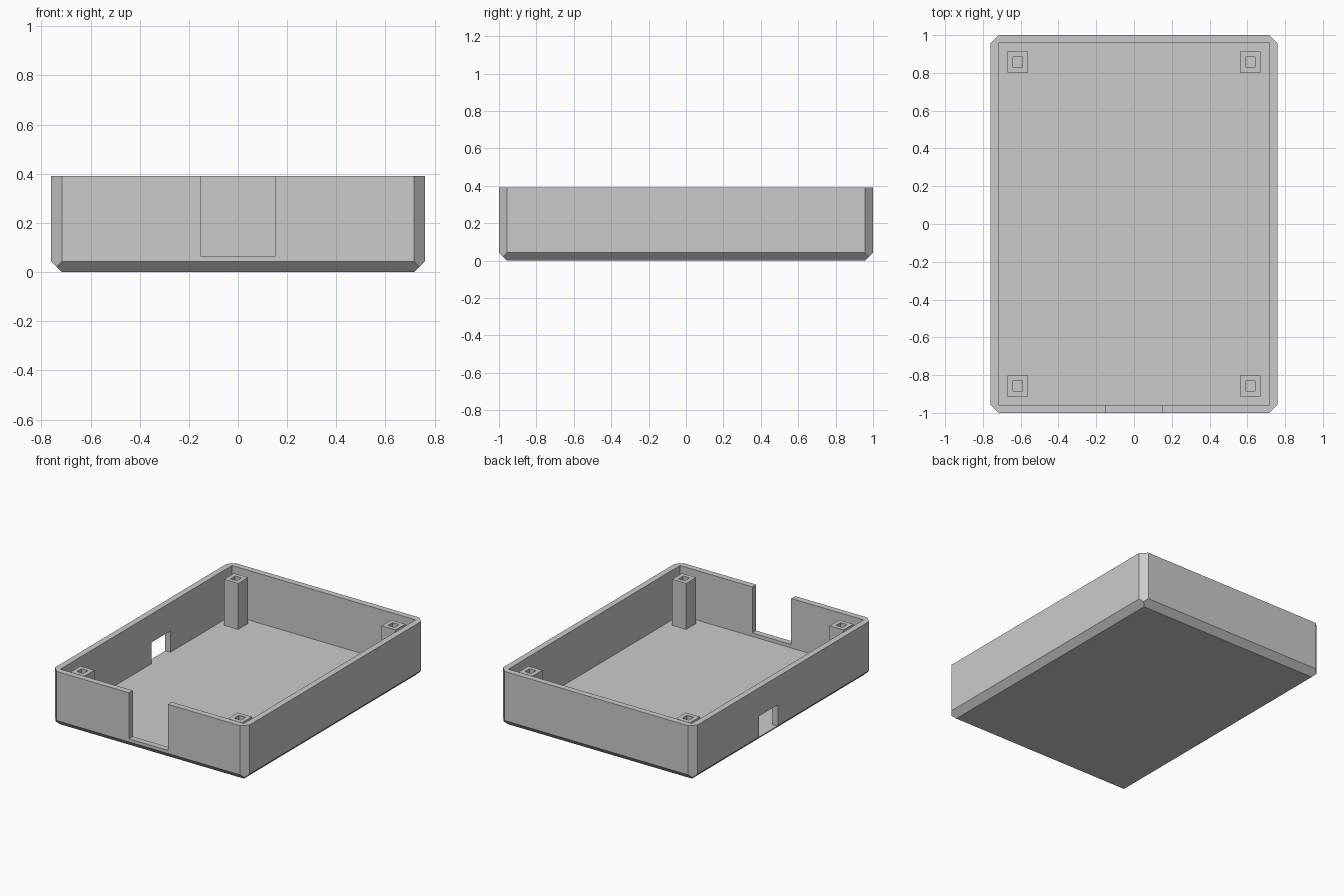
import bpy
import bmesh
from mathutils import Vector

if "Cube" in bpy.data.objects:
    bpy.data.objects.remove(bpy.data.objects["Cube"], do_unlink=True)

HX, HY, H = 0.76, 1.0, 0.39     # outer half sizes and height
C = 0.043                       # chamfer and wall thickness
FLOOR = 0.04

grey = bpy.data.materials.new("light grey plastic")
grey.use_nodes = True
colour = (0.6, 0.6, 0.6, 1)
grey.diffuse_color = colour
grey.node_tree.nodes["Principled BSDF"].inputs["Base Color"].default_value = colour


def box_mesh(lo, hi):
    """A bmesh box between two corners."""
    lo, hi = Vector(lo), Vector(hi)
    bm = bmesh.new()
    bmesh.ops.create_cube(bm, size=1)
    for v in bm.verts:
        v.co = Vector(v.co[i] * (hi[i] - lo[i]) + (lo[i] + hi[i]) / 2 for i in range(3))
    return bm


def finish(bm, name):
    """Turn a bmesh into a named grey object."""
    bmesh.ops.recalc_face_normals(bm, faces=bm.faces)
    mesh = bpy.data.meshes.new(name)
    bm.to_mesh(mesh)
    bm.free()
    mesh.materials.append(grey)
    obj = bpy.data.objects.new(name, mesh)
    bpy.context.collection.objects.link(obj)
    return obj


def cut(target, lo, hi):
    """Subtract a box from an object."""
    cutter = finish(box_mesh(lo, hi), "cutter")
    cutter.hide_render = True
    mod = target.modifiers.new("cut", "BOOLEAN")
    mod.operation = "DIFFERENCE"
    mod.solver = "EXACT"
    mod.object = cutter
    bpy.context.view_layer.objects.active = target
    bpy.ops.object.modifier_apply(modifier=mod.name)
    bpy.data.objects.remove(cutter, do_unlink=True)


# Case body: a block with upright corners and bottom edges chamfered
bm = box_mesh((-HX, -HY, 0), (HX, HY, H))
planes = []
for s in (-1, 1):
    planes.append(((s * HX, 0, C), (s, 0, -1)))
    planes.append(((0, s * HY, C), (0, s, -1)))
    for t in (-1, 1):
        planes.append(((s * HX, t * (HY - C), 0), (s, t, 0)))
for point, normal in planes:
    geom = bm.verts[:] + bm.edges[:] + bm.faces[:]
    bmesh.ops.bisect_plane(bm, geom=geom, dist=1e-5, plane_co=point,
                           plane_no=Vector(normal).normalized(), clear_outer=True)
    bmesh.ops.holes_fill(bm, edges=[e for e in bm.edges if e.is_boundary], sides=0)
case = finish(bm, "case_body")

# Cavity, front slot and side window
cut(case, (C - HX, C - HY, FLOOR), (HX - C, HY - C, H + 0.1))
cut(case, (-0.152, -HY - 0.1, 0.065), (0.152, -HY + 0.1, H + 0.1))
cut(case, (-HX - 0.1, 0.06, FLOOR), (-HX + 0.1, 0.27, 0.19))

# Square screw posts with square holes
for sx, side in ((-1, "right"), (1, "left")):
    for sy, end in ((-1, "front"), (1, "back")):
        x, y = sx * 0.615, sy * 0.857
        bm = box_mesh((x - 0.055, y - 0.055, FLOOR), (x + 0.055, y + 0.055, 0.365))
        post = finish(bm, f"screw_post_{end}_{side}")
        cut(post, (x - 0.025, y - 0.026, FLOOR + 0.02), (x + 0.025, y + 0.026, 0.5))
